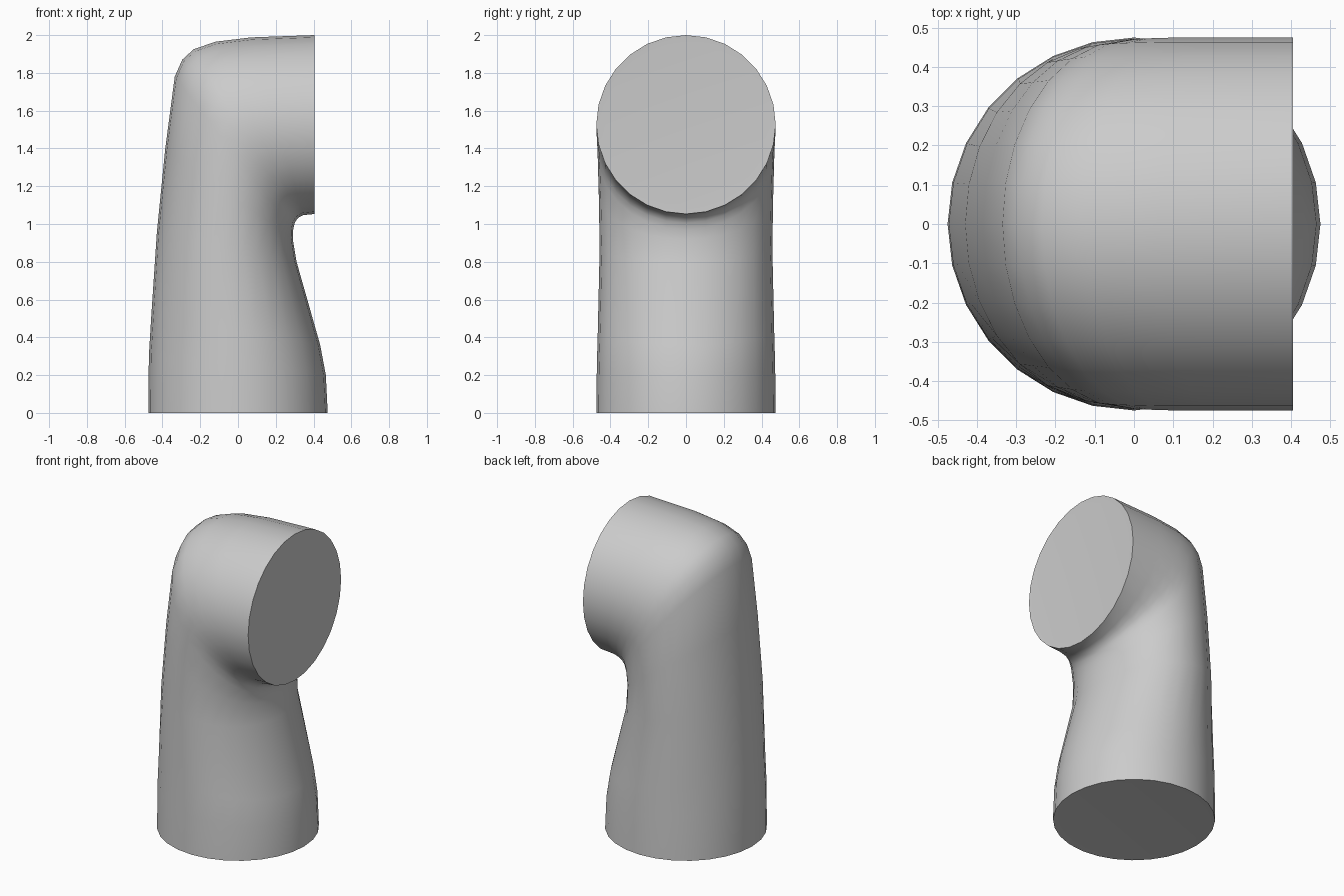
import bpy, bmesh, math
from mathutils import Vector

cube = bpy.data.objects.get("Cube")
if cube:
    bpy.data.objects.remove(cube, do_unlink=True)

SIDES = 28

grey = bpy.data.materials.new("plain_grey")
grey.use_nodes = True
grey.diffuse_color = (0.6, 0.6, 0.6, 1)
grey.node_tree.nodes["Principled BSDF"].inputs["Base Color"].default_value = (0.6, 0.6, 0.6, 1)

# Elbow sections: outer point (x, z), inner point (x, z), half width in y
SECTIONS = [
    ((-.475, 0), (.475, 0), .475),
    ((-.472, .3), (.465, .2), .472),
    ((-.46, .5), (.435, .36), .467),
    ((-.43, .95), (.31, .8), .457),
    ((-.385, 1.4), (.29, .92), .462),
    ((-.335, 1.78), (.292, .97), .468),
    ((-.295, 1.87), (.3, 1.005), .471),
    ((-.235, 1.925), (.31, 1.022), .473),
    ((-.12, 1.965), (.325, 1.037), .475),
    ((.07, 1.988), (.345, 1.047), .475),
    ((.405, 2.0), (.405, 1.053), .475),
]


def add_ring(bm, outer, inner, half_width):
    """Ellipse spanning the outer and inner points, half_width deep in y."""
    a = Vector((outer[0], 0, outer[1]))
    b = Vector((inner[0], 0, inner[1]))
    centre, arm = (a + b) / 2, (b - a) / 2
    ring = []
    for i in range(SIDES):
        t = math.tau * i / SIDES
        ring.append(bm.verts.new(centre + arm * math.cos(t)
                                 + Vector((0, half_width * math.sin(t), 0))))
    return ring


# Loft the pipe through its sections
bm = bmesh.new()
rings = [add_ring(bm, *s) for s in SECTIONS]
for low, high in zip(rings, rings[1:]):
    for i in range(SIDES):
        j = (i + 1) % SIDES
        bm.faces.new((low[i], low[j], high[j], high[i]))

# Close both ends with a narrow rim around a barely sunken cap
caps = [bm.faces.new(rings[0][::-1]), bm.faces.new(rings[-1])]
bmesh.ops.recalc_face_normals(bm, faces=bm.faces[:])
for cap in caps:
    bmesh.ops.inset_region(bm, faces=[cap], thickness=.045)
    bmesh.ops.translate(bm, verts=cap.verts[:], vec=cap.normal * -.003)

mesh = bpy.data.meshes.new("elbow_pipe")
bm.to_mesh(mesh)
bm.free()
mesh.materials.append(grey)
pipe = bpy.data.objects.new("elbow_pipe", mesh)
bpy.context.collection.objects.link(pipe)

# Smooth walls, crisp end rims
bpy.ops.object.select_all(action='DESELECT')
pipe.select_set(True)
bpy.context.view_layer.objects.active = pipe
bpy.ops.object.shade_smooth_by_angle(angle=math.radians(40))
